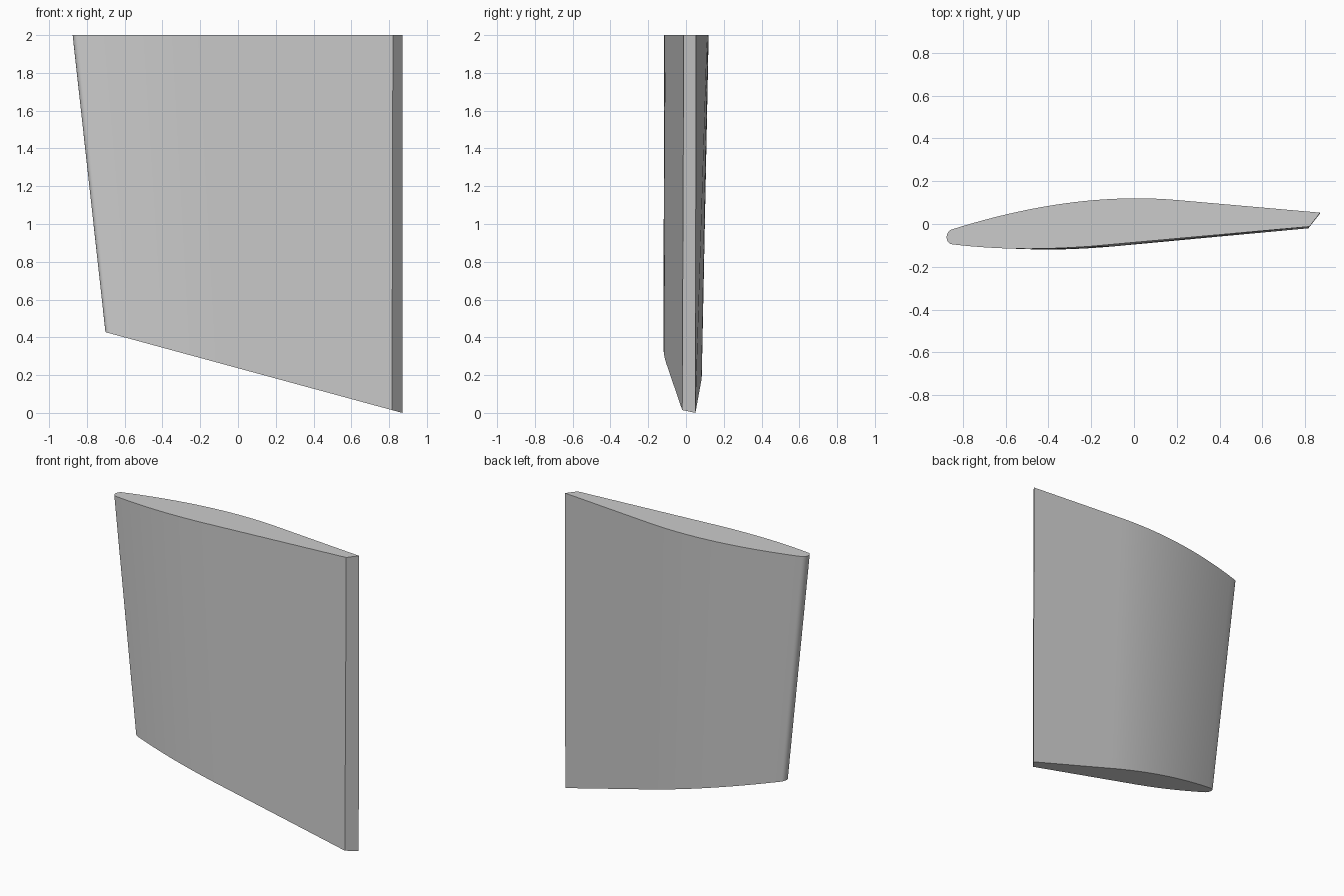
import bpy, bmesh, math
from mathutils import Vector
from mathutils.geometry import interpolate_bezier

if "Cube" in bpy.data.objects:
    bpy.data.objects.remove(bpy.data.objects["Cube"])

grey = bpy.data.materials.new("plain grey")
grey.use_nodes = True
colour = (0.6, 0.6, 0.6, 1)
grey.diffuse_color = colour
grey.node_tree.nodes["Principled BSDF"].inputs["Base Color"].default_value = colour


def section(belly, nose, back, tail):
    """Closed foil outline: belly curve, rounded nose, back curve, cut tail."""
    points = []
    for curve, steps in ((belly, 16), (nose, 12), (back, 24)):
        a, b, c, d = [Vector(p) for p in curve]
        points += interpolate_bezier(a, b, c, d, steps + 1)[:-1]
    return points + [Vector(back[-1])] + [Vector(p) for p in tail]


# Wide, level section at the top
top = section(
    [(-0.2, -0.104), (-0.42, -0.12), (-0.62, -0.122), (-0.85, -0.095)],
    [(-0.85, -0.095), (-0.885, -0.09), (-0.883, -0.035), (-0.85, -0.025)],
    [(-0.85, -0.025), (-0.5, 0.085), (-0.15, 0.142), (0.2, 0.112)],
    [(0.87, 0.053), (0.82, -0.012)])

# Narrower, slightly thinner section at the slanted tip
tip = section(
    [(-0.1, -0.105), (-0.33, -0.125), (-0.5, -0.123), (-0.68, -0.105)],
    [(-0.68, -0.105), (-0.71, -0.1), (-0.708, -0.055), (-0.68, -0.045)],
    [(-0.68, -0.045), (-0.37, 0.05), (-0.06, 0.098), (0.26, 0.08)],
    [(0.87, 0.05), (0.815, -0.02)])

# Loft the blade between the two sections and cap both ends
bm = bmesh.new()
upper = [bm.verts.new((p.x, p.y, 2)) for p in top]
lower = [bm.verts.new((p.x, p.y, 0.272 * (0.87 - p.x))) for p in tip]
count = len(upper)
for i in range(count):
    j = (i + 1) % count
    bm.faces.new((upper[i], upper[j], lower[j], lower[i]))
bm.faces.new(upper)
bm.faces.new(lower)
bmesh.ops.recalc_face_normals(bm, faces=bm.faces)
mesh = bpy.data.meshes.new("fin_blade")
bm.to_mesh(mesh)
bm.free()
mesh.materials.append(grey)

fin = bpy.data.objects.new("fin_blade", mesh)
bpy.context.collection.objects.link(fin)
bpy.ops.object.select_all(action="DESELECT")
fin.select_set(True)
bpy.context.view_layer.objects.active = fin
bpy.ops.object.shade_smooth_by_angle(angle=math.radians(30))
